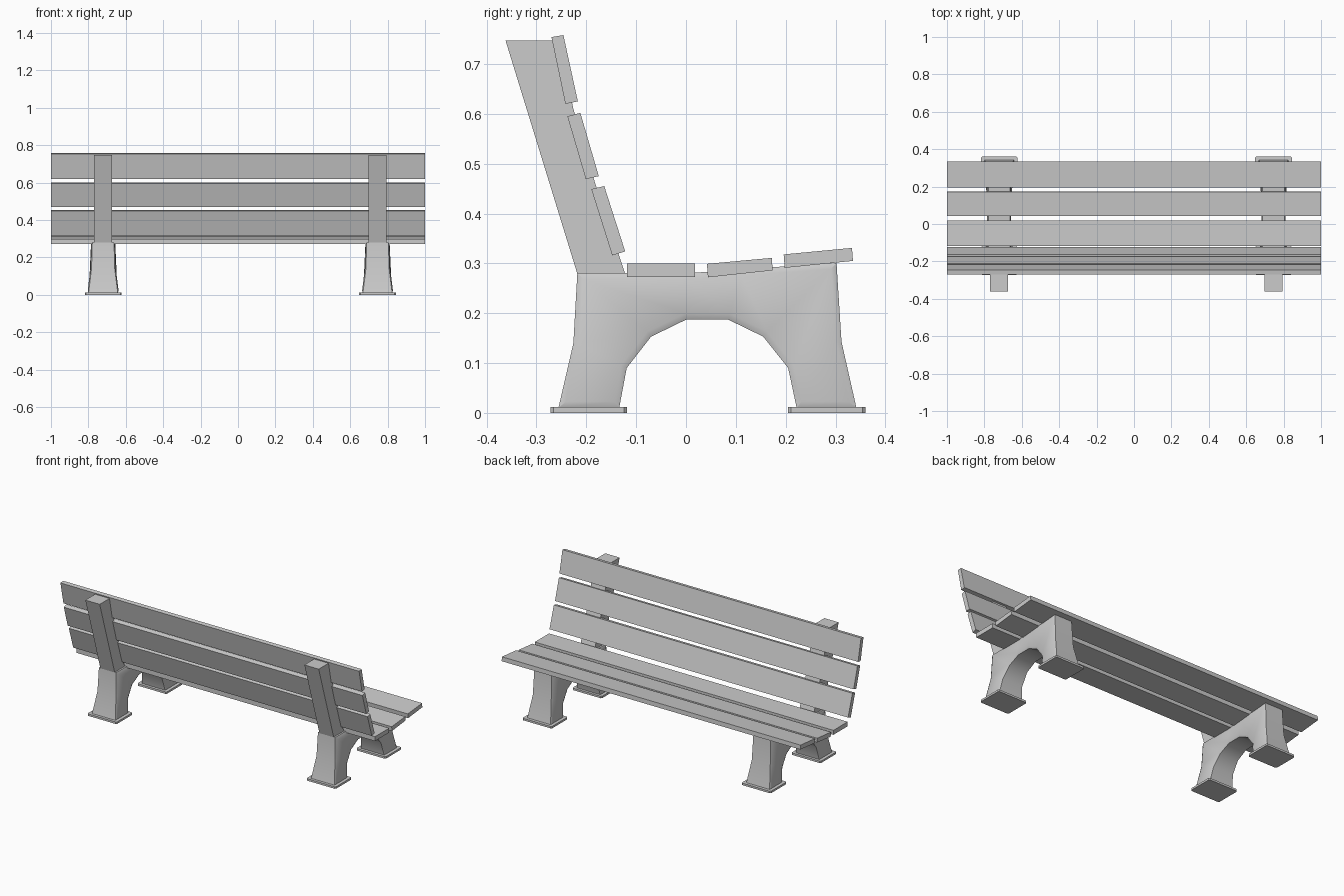
import bpy, bmesh
from mathutils import Vector

if "Cube" in bpy.data.objects:
    bpy.data.objects.remove(bpy.data.objects["Cube"])


def finish(name, bm, smooth=False):
    bmesh.ops.recalc_face_normals(bm, faces=bm.faces)
    me = bpy.data.meshes.new(name)
    bm.to_mesh(me)
    bm.free()
    ob = bpy.data.objects.new(name, me)
    bpy.context.collection.objects.link(ob)
    if smooth:
        bpy.ops.object.select_all(action='DESELECT')
        ob.select_set(True)
        bpy.context.view_layer.objects.active = ob
        bpy.ops.object.shade_smooth_by_angle(angle=0.5)
    return ob


def prism(name, profile, x0, x1):
    """Extrude a closed (y, z) profile along x."""
    bm = bmesh.new()
    face = bm.faces.new([bm.verts.new((x0, y, z)) for y, z in profile])
    ext = bmesh.ops.extrude_face_region(bm, geom=[face])
    verts = [v for v in ext["geom"] if isinstance(v, bmesh.types.BMVert)]
    bmesh.ops.translate(bm, verts=verts, vec=Vector((x1 - x0, 0, 0)))
    return finish(name, bm)


# Slat cross-sections
slats = {
    "back_slat_top": [(-.270, .754), (-.246, .758), (-.217, .625), (-.242, .620)],
    "back_slat_middle": [(-.238, .595), (-.212, .602), (-.175, .475), (-.201, .469)],
    "back_slat_bottom": [(-.190, .449), (-.164, .455), (-.122, .324), (-.148, .316)],
    "seat_slat_rear": [(-.118, .300), (.018, .300), (.018, .273), (-.118, .273)],
    "seat_slat_middle": [(.042, .299), (.172, .311), (.174, .286), (.044, .272)],
    "seat_slat_front": [(.196, .318), (.333, .331), (.335, .305), (.198, .291)],
}
for name, prof in slats.items():
    prism(name, prof, -1, 1)

# Paired outline and arch points of the concrete stand
OUTER = [(-.256, .010), (-.226, .140), (-.218, .281), (0, .280),
         (.110, .288), (.302, .301), (.312, .143), (.342, .010)]
ARCH = [(-.134, .010), (-.119, .090), (-.070, .153), (0, .187),
        (.085, .187), (.155, .153), (.205, .090), (.222, .010)]
POST = [(-.218, .279), (-.362, .747), (-.255, .747), (-.226, .610),
        (-.182, .460), (-.122, .279)]


def half_width(z):
    """Stand flares out towards the ground."""
    t = max(0, (.2 - z) / .19)
    return .058 + .020 * t ** 1.4


def stand(name, cx):
    bm = bmesh.new()
    rings = []
    for s in (-1, 1):
        rings.append([[bm.verts.new((cx + s * half_width(z), y, z)) for y, z in line]
                      for line in (OUTER, ARCH)])
    sides = []
    (oa, ia), (ob, ib) = rings
    for i in range(7):
        for o, a in rings:
            sides.append(bm.faces.new((o[i], o[i + 1], a[i + 1], a[i])))
        bm.faces.new((oa[i], ob[i], ob[i + 1], oa[i + 1]))
        bm.faces.new((ia[i], ia[i + 1], ib[i + 1], ib[i]))
    for i in (0, 7):
        bm.faces.new((oa[i], ia[i], ib[i], ob[i]))
    bmesh.ops.recalc_face_normals(bm, faces=bm.faces)
    # Chamfered rim around each side face
    bmesh.ops.inset_region(bm, faces=sides, thickness=.012, depth=.006,
                           use_even_offset=True, use_boundary=True)
    finish(name, bm, True)


def foot(name, cx, y0, y1):
    """Thin base plate with clipped corners."""
    bm = bmesh.new()
    bmesh.ops.create_cube(bm, size=1)
    for v in bm.verts:
        v.co = (cx + v.co.x * .196, (y0 + y1) / 2 + v.co.y * (y1 - y0), .006 + v.co.z * .012)
    edges = [e for e in bm.edges if abs(e.verts[0].co.z - e.verts[1].co.z) > .005]
    bmesh.ops.bevel(bm, geom=edges, offset=.006, segments=1, affect='EDGES')
    finish(name, bm)


for side, cx in (("left", -.721), ("right", .746)):
    stand(side + "_stand", cx)
    prism(side + "_back_post", POST, cx - .048, cx + .048)
    foot(side + "_rear_foot", cx, -.272, -.118)
    foot(side + "_front_foot", cx, .205, .360)
